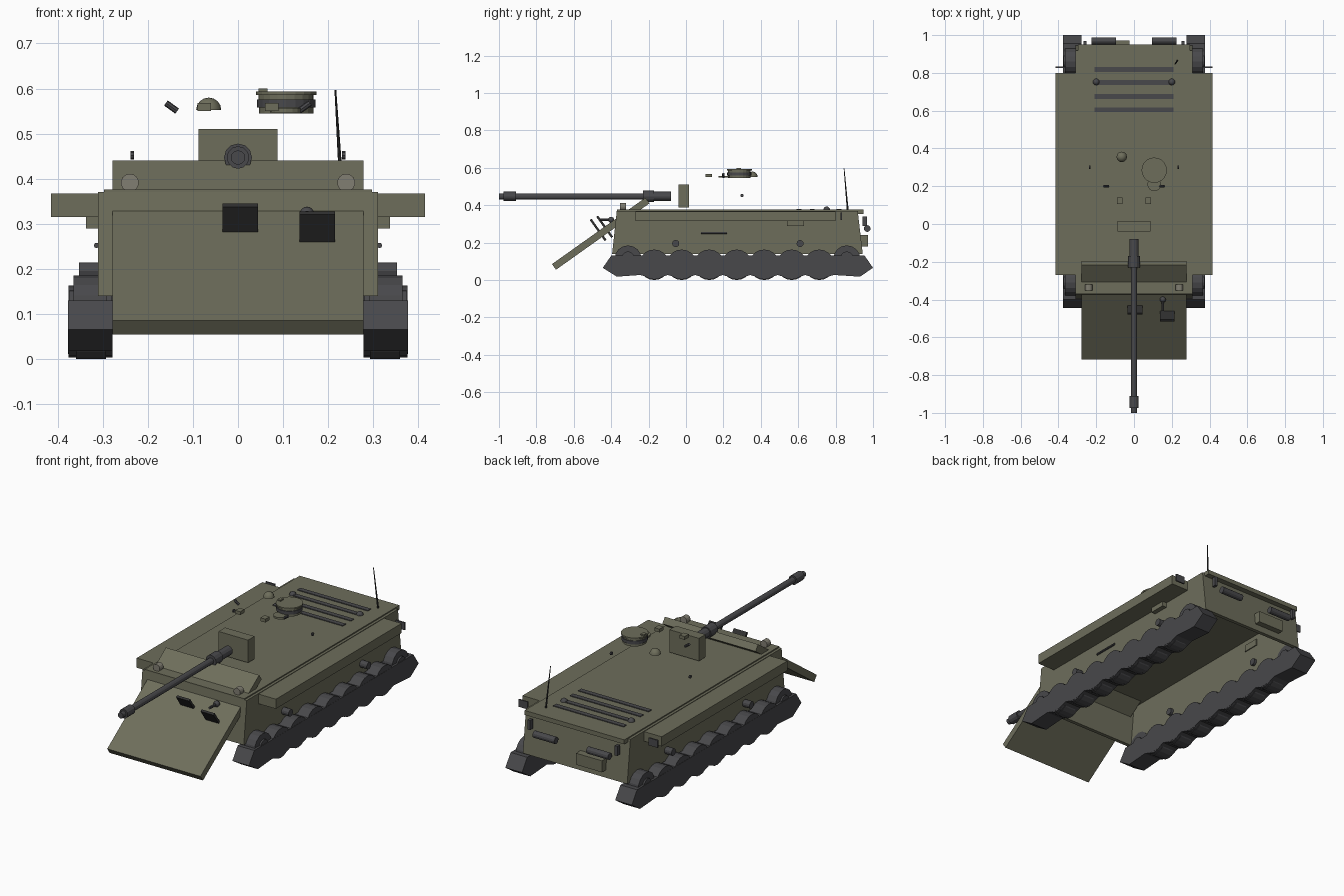
import bpy, bmesh, math
from mathutils import Vector, Matrix

if "Cube" in bpy.data.objects:
    bpy.data.objects.remove(bpy.data.objects["Cube"])

def material(name, c):
    m = bpy.data.materials.new(name)
    m.diffuse_color = (*c, 1)
    m.use_nodes = True
    m.node_tree.nodes["Principled BSDF"].inputs["Base Color"].default_value = m.diffuse_color
    return m

OLIVE = material("olive", (0.155, 0.155, 0.105))
DARK = material("dark_metal", (0.065, 0.065, 0.07))
BLACK = material("black", (0.03, 0.03, 0.03))
LENS = material("lens", (0.22, 0.21, 0.17))

def finish(name, bm, mat, smooth=False):
    bmesh.ops.recalc_face_normals(bm, faces=bm.faces)
    me = bpy.data.meshes.new(name)
    bm.to_mesh(me)
    bm.free()
    me.materials.append(mat)
    ob = bpy.data.objects.new(name, me)
    bpy.context.collection.objects.link(ob)
    if smooth:
        bpy.context.view_layer.objects.active = ob
        ob.select_set(True)
        bpy.ops.object.shade_smooth_by_angle(angle=math.radians(35))
        ob.select_set(False)
    return ob

def box(name, x, y, z, mat=OLIVE):
    """Box from (min, max) pairs."""
    bm = bmesh.new()
    bmesh.ops.create_cube(bm, size=1)
    for v in bm.verts:
        v.co = [(a + b) / 2 + c * (b - a) for (a, b), c in zip((x, y, z), v.co)]
    return finish(name, bm, mat)

def tilted(name, centre, size, angle, mat=OLIVE):
    """Box turned about the x axis."""
    bm = bmesh.new()
    bmesh.ops.create_cube(bm, size=1)
    M = Matrix.Translation(centre) @ Matrix.Rotation(angle, 4, 'X') @ Matrix.Diagonal((*size, 1))
    bm.transform(M)
    return finish(name, bm, mat)

def rod(name, a, b, r, mat=DARK, n=12, r2=None):
    a, b = Vector(a), Vector(b)
    bm = bmesh.new()
    bmesh.ops.create_cone(bm, cap_ends=True, segments=n, radius1=r,
                          radius2=r if r2 is None else r2, depth=(b - a).length)
    q = (b - a).to_track_quat('Z', 'Y').to_matrix().to_4x4()
    bm.transform(Matrix.Translation((a + b) / 2) @ q)
    return finish(name, bm, mat)

def prism(name, pts, x0, x1, mat=OLIVE):
    """Extrude a (y, z) outline along x."""
    bm = bmesh.new()
    f = bm.faces.new([bm.verts.new((x0, y, z)) for y, z in pts])
    ext = bmesh.ops.extrude_face_region(bm, geom=[f])
    for v in ext['geom']:
        if isinstance(v, bmesh.types.BMVert):
            v.co.x = x1
    return finish(name, bm, mat)

def dome(name, c, r, mat=OLIVE):
    bm = bmesh.new()
    bmesh.ops.create_uvsphere(bm, u_segments=12, v_segments=8, radius=r)
    bmesh.ops.bisect_plane(bm, geom=bm.verts[:] + bm.edges[:] + bm.faces[:], dist=1e-5,
                           plane_co=(0, 0, 0), plane_no=(0, 0, 1), clear_inner=True)
    bmesh.ops.holes_fill(bm, edges=[e for e in bm.edges if e.is_boundary])
    bm.transform(Matrix.Translation(c))
    return finish(name, bm, mat, True)

# Hull: deck, thin walls, open underneath
box("deck", (-.297, .297), (-.37, .95), (.352, .376))
prism("nose_plate", [(-.37, .37), (-.395, .14), (-.375, .14), (-.35, .37)], -.311, .311)
prism("rear_plate", [(.918, .37), (.945, .14), (.925, .14), (.898, .37)], -.311, .311)
tilted("glacis_plate", (0, -.456, .2475), (.556, .613, .037), math.radians(35.4))

# Running gear and fenders on both sides
wheels = [-.17 + i * .147 for i in range(7)]
outline = [(-.4, .13), (-.445, .065), (-.37, .018)]
for i, y in enumerate(wheels):
    outline += [(y - .074, .027), (y - .025, .011), (y + .025, .011)]
outline += [(.79, .027), (.93, .018), (1.0, .065), (.955, .13)]
for s, side in ((-1, "left"), (1, "right")):
    def xs(a, b):
        return (min(s * a, s * b), max(s * a, s * b))
    prism(side + "_side_plate", [(-.37, .37), (-.395, .14), (.945, .14), (.918, .37)], s * .295, s * .311)
    box(side + "_fender", xs(.305, .415), (-.27, .8), (.315, .367))
    box(side + "_mud_flap", xs(.36, .415), (.826, .834), (.32, .36), DARK)
    box(side + "_stowage_box", xs(.29, .337), (.54, .63), (.289, .325))
    rod(side + "_tool_bar", (s * .314, .08, .252), (s * .314, .22, .252), .006, n=8)
    prism(side + "_track", outline, s * .278, s * .377, DARK)
    for i, y in enumerate(wheels):
        rod(f"{side}_road_wheel_{i}", (s * .279, y, .083), (s * .376, y, .083), .08, n=20)
        rod(f"{side}_wheel_rim_{i}", (s * .293, y, .081), (s * .36, y, .081), .081, n=20)
    for y, end in ((-.31, "front"), (.86, "rear")):
        rod(f"{side}_{end}_sprocket", (s * .292, y, .113), (s * .365, y, .113), .072, n=16)
        rod(f"{side}_{end}_hub", (s * .28, y, .12), (s * .374, y, .12), .033, n=12)
    for y in (-.055, .61):
        rod(f"{side}_return_roller", (s * .28, y, .195), (s * .353, y, .195), .019)
    # Small deck and rear fittings
    rod(side + "_headlight", (s * .24, -.352, .391), (s * .24, -.32, .391), .02, LENS, 14)
    rod(side + "_lifting_lug", (s * .231, .3, .452), (s * .239, .3, .452), .009, n=8)
    dome(side + "_engine_cap", (s * .2, .752, .375), .018, DARK)
    rod(side + "_exhaust", (s * .095, .969, .275), (s * .225, .969, .275), .018)
    box(side + "_tail_lamp", xs(.252, .268), (.945, .968), (.288, .34), DARK)
    rod(side + "_smoke_tube", (s * .135, .2, .55), (s * .16, .2, .568), .007, n=8)
    box(side + "_periscope", xs(.06, .09), (.105, .14), (.55, .568))

# Engine grilles and rear stowage
for i, y in enumerate((.605, .675, .75, .818)):
    box(f"engine_grille_{i}", (-.21, .21), (y - .013, y + .013), (.37, .38), DARK)
box("rear_stowage", (-.18, -.025), (.925, .972), (.178, .24))
rod("antenna", (.23, .865, .37), (.216, .845, .597), .005, BLACK, 8, .002)

# Gun and mantlet
box("mantlet", (-.088, .088), (-.04, .015), (.388, .51))
for name, y0, y1, r in (("muzzle", -1, -.975, .016), ("muzzle_brake", -.975, -.91, .025),
                        ("barrel", -.91, -.08, .0165), ("barrel_sleeve", -.23, -.17, .031),
                        ("gun_breech", -.2, -.08, .025)):
    rod(name, (0, y0, .447), (0, y1, .447), r)

# Cupola, hatch and ventilator
for name, z0, z1, r, m in (("cupola_base", .545, .56, .06, OLIVE), ("cupola_ring", .558, .576, .065, DARK),
                           ("cupola_body", .574, .588, .061, OLIVE), ("cupola_lid", .586, .594, .067, OLIVE)):
    rod(name, (.107, .285, z0), (.107, .285, z1), r, m, 20)
box("cupola_sight", (.045, .065), (.27, .295), (.588, .6))
rod("cupola_step", (.107, .21, .547), (.107, .21, .557), .036, OLIVE, 16)
dome("ventilator_dome", (-.065, .355, .552), .028)

# Vision flaps and ball mount on the glacis
for name, x, y, z in (("driver_flap", .005, -.435, .285), ("gunner_flap", .176, -.47, .268)):
    tilted(name, (x, y, z), (.078, .012, .138), math.radians(35.4), BLACK)
bm = bmesh.new()
bmesh.ops.create_uvsphere(bm, u_segments=12, v_segments=8, radius=.016)
bm.transform(Matrix.Translation((.153, -.4, .322)))
finish("ball_mount", bm, DARK, True)
rod("ball_mount_barrel", (.153, -.4, .322), (.153, -.46, .322), .007, n=8)
